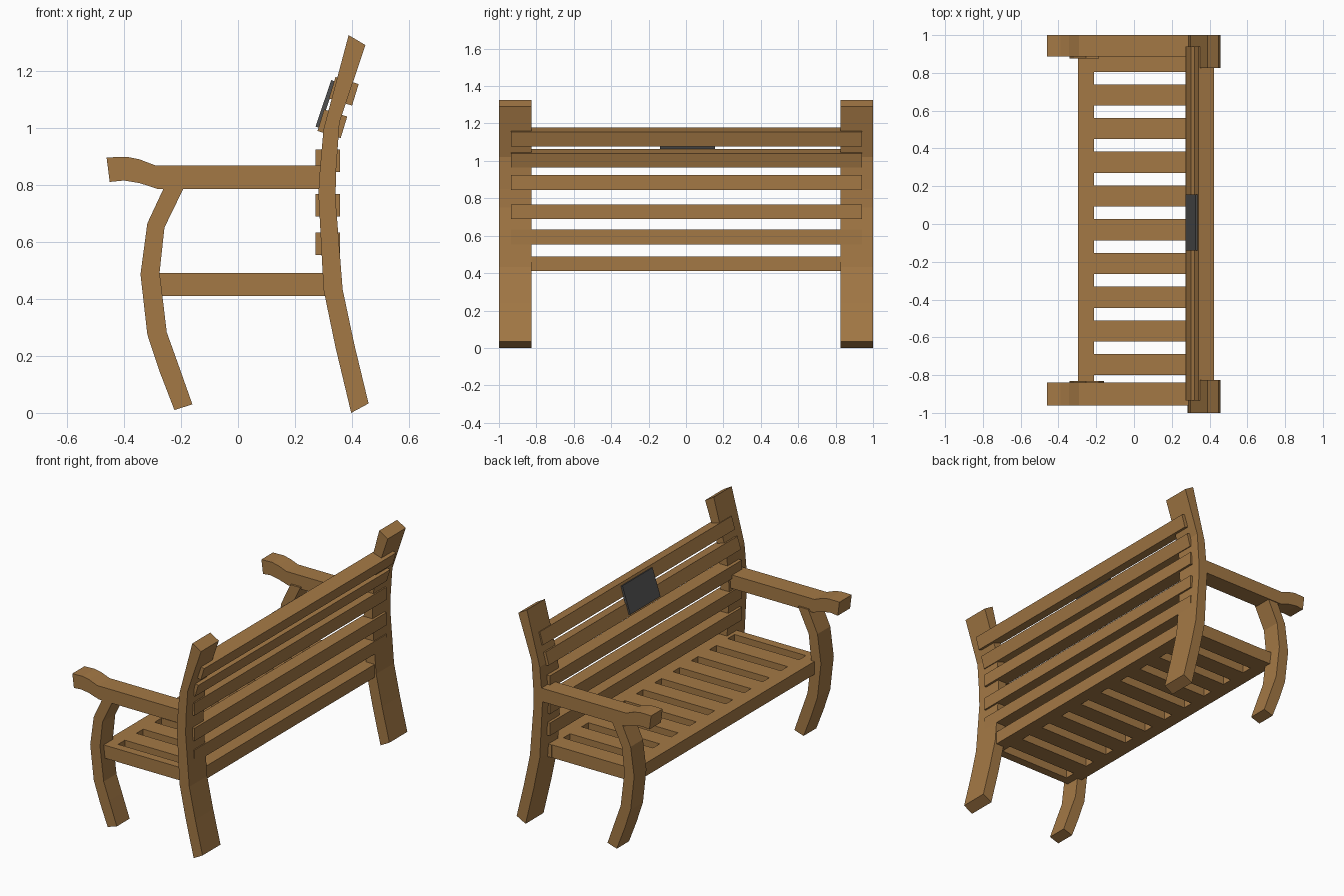
import bpy, bmesh, math

if "Cube" in bpy.data.objects:
    bpy.data.objects.remove(bpy.data.objects["Cube"])


def material(name, rgb):
    m = bpy.data.materials.new(name)
    m.diffuse_color = (*rgb, 1)
    m.use_nodes = True
    m.node_tree.nodes["Principled BSDF"].inputs["Base Color"].default_value = m.diffuse_color
    return m


WOOD = material("wood", (0.37, 0.19, 0.06))
GREY = material("dark_grey", (0.08, 0.08, 0.08))


def finish(bm, name, mat):
    bmesh.ops.recalc_face_normals(bm, faces=bm.faces)
    me = bpy.data.meshes.new(name)
    bm.to_mesh(me)
    bm.free()
    me.materials.append(mat)
    ob = bpy.data.objects.new(name, me)
    bpy.context.collection.objects.link(ob)
    return ob


def extruded(name, profile, y0, y1, mat=WOOD):
    """Side profile in x,z extruded along y."""
    bm = bmesh.new()
    face = bm.faces.new([bm.verts.new((x, y0, z)) for x, z in profile])
    new = bmesh.ops.extrude_face_region(bm, geom=[face])["geom"]
    verts = [v for v in new if isinstance(v, bmesh.types.BMVert)]
    bmesh.ops.translate(bm, verts=verts, vec=(0, y1 - y0, 0))
    return finish(bm, name, mat)


def box(name, x0, x1, y0, y1, z0, z1):
    return extruded(name, [(x0, z0), (x1, z0), (x1, z1), (x0, z1)], y0, y1)


def tilted_board(name, cx, cz, thick, height, tilt, y0, y1, mat=WOOD):
    c, s = math.cos(tilt), math.sin(tilt)
    pts = [(cx + a * thick / 2 * c + b * height / 2 * s,
            cz - a * thick / 2 * s + b * height / 2 * c)
           for a, b in ((-1, -1), (1, -1), (1, 1), (-1, 1))]
    return extruded(name, pts, y0, y1, mat)


# Curved side profiles
BACK_LEG = [(.397, 0), (.458, .033), (.408, .24), (.367, .433), (.342, .75), (.344, .85),
            (.356, 1.02), (.447, 1.29), (.388, 1.325), (.30, .995),
            (.287, .85), (.282, .77), (.30, .433), (.342, .23)]
FRONT_LEG = [(-.223, .01), (-.16, .03), (-.212, .177), (-.25, .283), (-.275, .493),
             (-.258, .65), (-.185, .80), (-.255, .80), (-.318, .665),
             (-.342, .486), (-.318, .275), (-.275, .145)]
ARM = [(-.45, .81), (-.40, .815), (-.345, .806), (-.28, .785), (.31, .785), (.31, .868),
       (-.29, .868), (-.345, .889), (-.39, .898), (-.461, .896)]

# Legs and armrests at both ends
for side, back, front, arm in (("right", (-1, -.825), (-.955, -.83), (-.96, -.84)),
                               ("left", (.825, 1), (.875, .995), (.887, 1))):
    extruded("back_leg_" + side, BACK_LEG, *back)
    extruded("front_leg_" + side, FRONT_LEG, *front)
    extruded("armrest_" + side, ARM, *arm)

# Seat frame rails and cross slats
box("seat_front_rail", -.297, -.213, -.92, .92, .41, .49)
box("seat_back_rail", .275, .357, -.92, .92, .41, .49)
for i in range(11):
    top = .918 - i * .1785
    box(f"seat_slat_{i + 1}", -.213, .275, max(top - .112, -.92), top, .41, .49)

# Backrest slats, the upper two leaning with the legs
tilt = math.radians(17)
for i, (x, z, a) in enumerate(((.315, .593, 0), (.315, .728, 0), (.315, .885, 0),
                               (.331, 1.014, tilt), (.371, 1.128, tilt))):
    tilted_board(f"back_slat_{i + 1}", x, z, .085, .079, a, -.935, .94)

# Plaque on the upper slats
tilted_board("plaque", .307, 1.083, .016, .172, math.radians(18.5), -.14, .155, GREY)
